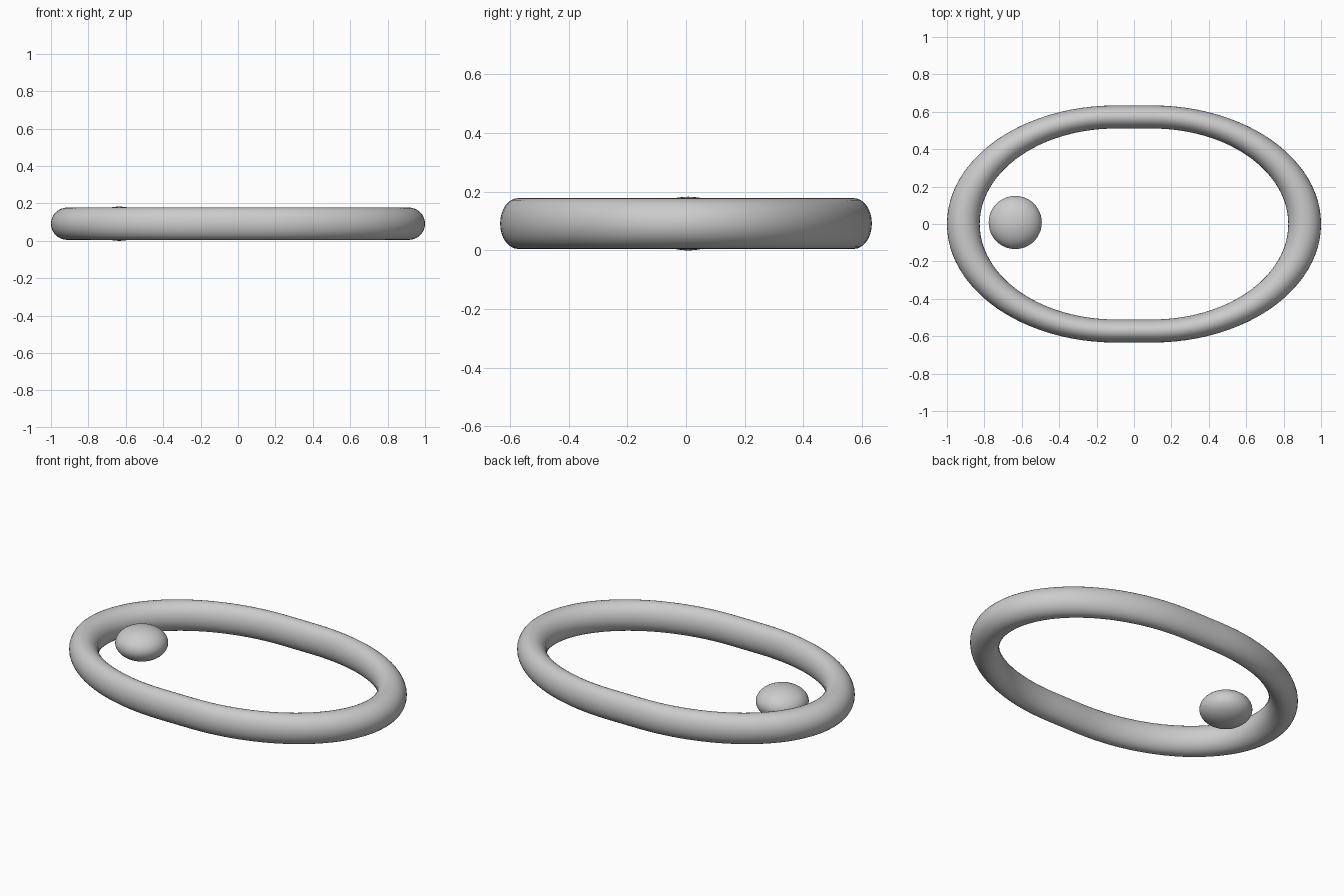
import bpy, bmesh
from math import sin, cos, pi

if "Cube" in bpy.data.objects:
    bpy.data.objects.remove(bpy.data.objects["Cube"])

HALF_STRAIGHT = 0.10    # half length of the straight run on each long side
MAJOR, TUBE = 0.8125, 0.0875
Y_SCALE = 0.704
MID_Z = 0.0915


def ring_section(bm, angle, offset, sides=32):
    """One cross-section loop of the flattened torus, shifted along x."""
    loop = []
    for i in range(sides):
        a = 2 * pi * i / sides
        r = MAJOR + TUBE * cos(a)
        loop.append(bm.verts.new((r * cos(angle) + offset,
                                  r * sin(angle) * Y_SCALE,
                                  MID_Z + 0.0865 * sin(a))))
    return loop


# Oval ring: two half tori joined by short straight runs
bm = bmesh.new()
steps = 48
loops = []
for start, offset in ((-pi / 2, HALF_STRAIGHT), (pi / 2, -HALF_STRAIGHT)):
    for i in range(steps + 1):
        loops.append(ring_section(bm, start + pi * i / steps, offset))
for i, a in enumerate(loops):
    b = loops[(i + 1) % len(loops)]
    for j in range(len(a)):
        k = (j + 1) % len(a)
        bm.faces.new((a[j], b[j], b[k], a[k]))
bmesh.ops.recalc_face_normals(bm, faces=bm.faces)
mesh = bpy.data.meshes.new("oval_ring")
bm.to_mesh(mesh)
bm.free()
ring = bpy.data.objects.new("oval_ring", mesh)
bpy.context.collection.objects.link(ring)
for p in mesh.polygons:
    p.use_smooth = True

# Flattened ball inside the left end
bpy.ops.mesh.primitive_uv_sphere_add(segments=48, ring_count=24, radius=1,
                                     location=(-0.635, 0.008, 0.0915))
ball = bpy.context.object
ball.name = "flattened_ball"
ball.scale = (0.142, 0.142, 0.0915)
bpy.ops.object.transform_apply(location=False, rotation=False, scale=True)
bpy.ops.object.shade_smooth()
